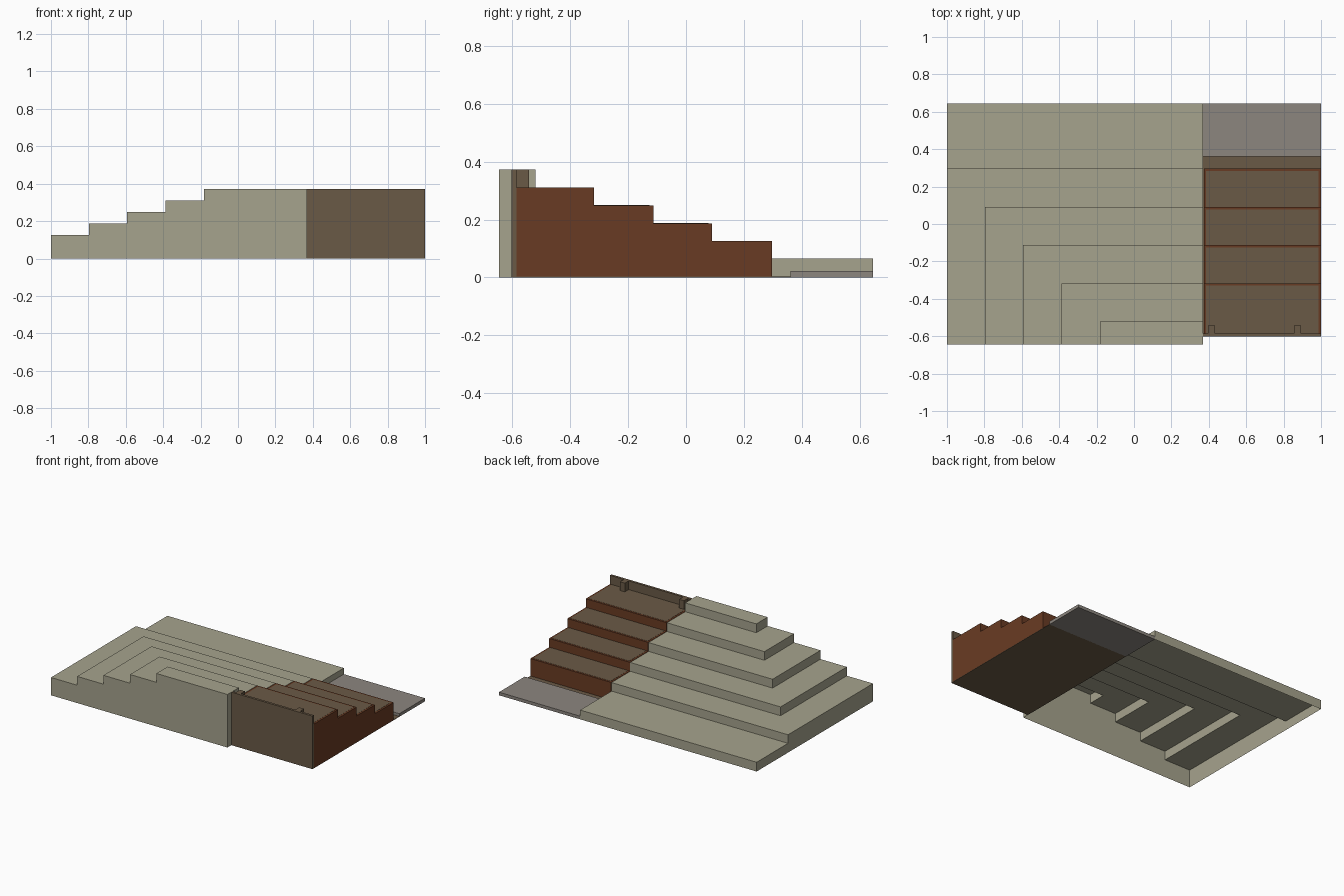
import bpy, bmesh

if "Cube" in bpy.data.objects:
    bpy.data.objects.remove(bpy.data.objects["Cube"])


def material(name, rgb):
    """Flat colour given as 0-255 screen values, stored as linear."""
    lin = []
    for c in rgb:
        c /= 255
        lin.append(c / 12.92 if c <= 0.04045 else ((c + 0.055) / 1.055) ** 2.4)
    m = bpy.data.materials.new(name)
    m.diffuse_color = (*lin, 1)
    m.use_nodes = True
    m.node_tree.nodes["Principled BSDF"].inputs["Base Color"].default_value = m.diffuse_color
    return m


STONE = material("pale_stone", (166, 163, 141))
RED = material("red_brown_wood", (105, 59, 35))
BROWN = material("grey_brown_wood", (106, 90, 70))
GREY = material("grey_slab", (140, 134, 127))


def finish(name, bm, mat):
    bmesh.ops.remove_doubles(bm, verts=bm.verts, dist=1e-5)
    bmesh.ops.recalc_face_normals(bm, faces=bm.faces)
    me = bpy.data.meshes.new(name)
    bm.to_mesh(me)
    bm.free()
    me.materials.append(mat)
    ob = bpy.data.objects.new(name, me)
    bpy.context.collection.objects.link(ob)
    return ob


def box(name, lo, hi, mat):
    bm = bmesh.new()
    bmesh.ops.create_cube(bm, size=1)
    for v in bm.verts:
        v.co = [lo[i] if v.co[i] < 0 else hi[i] for i in range(3)]
    return finish(name, bm, mat)


# Shared layout: step heights, back edges and left edges
HEIGHTS = [0.065, 0.125, 0.187, 0.249, 0.31, 0.372]
BACKS = [0.645, 0.297, 0.09, -0.113, -0.317, -0.52]
LEFTS = [-1, -1, -0.797, -0.593, -0.387, -0.182]
SIDE, FRONT = 0.37, -0.645

# Stone corner steps: a thin shell, open underneath
bm = bmesh.new()


def face(*pts):
    bm.faces.new([bm.verts.new(p) for p in pts])


z0 = 0
for i, (z, yb, xl) in enumerate(zip(HEIGHTS, BACKS, LEFTS)):
    ring = [(xl, FRONT), (SIDE, FRONT), (SIDE, yb), (xl, yb)]
    for a, b in zip(ring, ring[1:] + ring[:1]):      # walls of this level
        face((*a, z0), (*b, z0), (*b, z), (*a, z))
    if i == len(HEIGHTS) - 1:                        # top landing
        tread = ring
    else:                                            # L-shaped tread
        xn, yn = LEFTS[i + 1], BACKS[i + 1]
        tread = [(xn, yn), (SIDE, yn), (SIDE, yb), (xl, yb)]
        if xn > xl:
            tread += [(xl, FRONT), (xn, FRONT)]
    face(*[(*p, z) for p in tread])
    z0 = z
finish("stone_steps", bm, STONE)

# Red-brown wooden stair body: stepped profile extruded along x
X0, X1, BASE, YF = 0.373, 1.0, 0.003, -0.585
profile = [(YF, BASE), (BACKS[1], BASE)]
for i in range(1, 5):
    profile.append((BACKS[i], HEIGHTS[i]))
    profile.append((BACKS[i + 1] if i < 4 else YF, HEIGHTS[i]))
bm = bmesh.new()
side = bm.faces.new([bm.verts.new((X0, y, z)) for y, z in profile])
ext = bmesh.ops.extrude_face_region(bm, geom=[side], use_keep_orig=True)
for v in ext["geom"]:
    if isinstance(v, bmesh.types.BMVert):
        v.co.x = X1
finish("wooden_stair_body", bm, RED)

# Grey-brown tread inlays leaving a red rim
RIM = 0.013
for i in range(1, 5):
    y_front = BACKS[i + 1] if i < 4 else YF
    box(f"tread_inlay_{i}", (X0 + RIM, y_front, HEIGHTS[i] - 0.003),
        (X1 - RIM, BACKS[i] - RIM, HEIGHTS[i] + 0.001), BROWN)

# Base sheet under the stair, front panel and its two posts
box("stair_base", (SIDE, -0.60, 0), (X1, 0.362, BASE), BROWN)
box("front_panel", (SIDE, -0.602, 0), (X1, YF, HEIGHTS[5]), BROWN)
for n, x in (("left", 0.395), ("right", 0.855)):
    box(f"{n}_panel_post", (x, YF, 0), (x + 0.037, -0.542, HEIGHTS[5]), BROWN)

# Grey slab at the foot of the stair
box("foot_slab", (SIDE, 0.36, 0), (X1, 0.645, 0.022), GREY)
